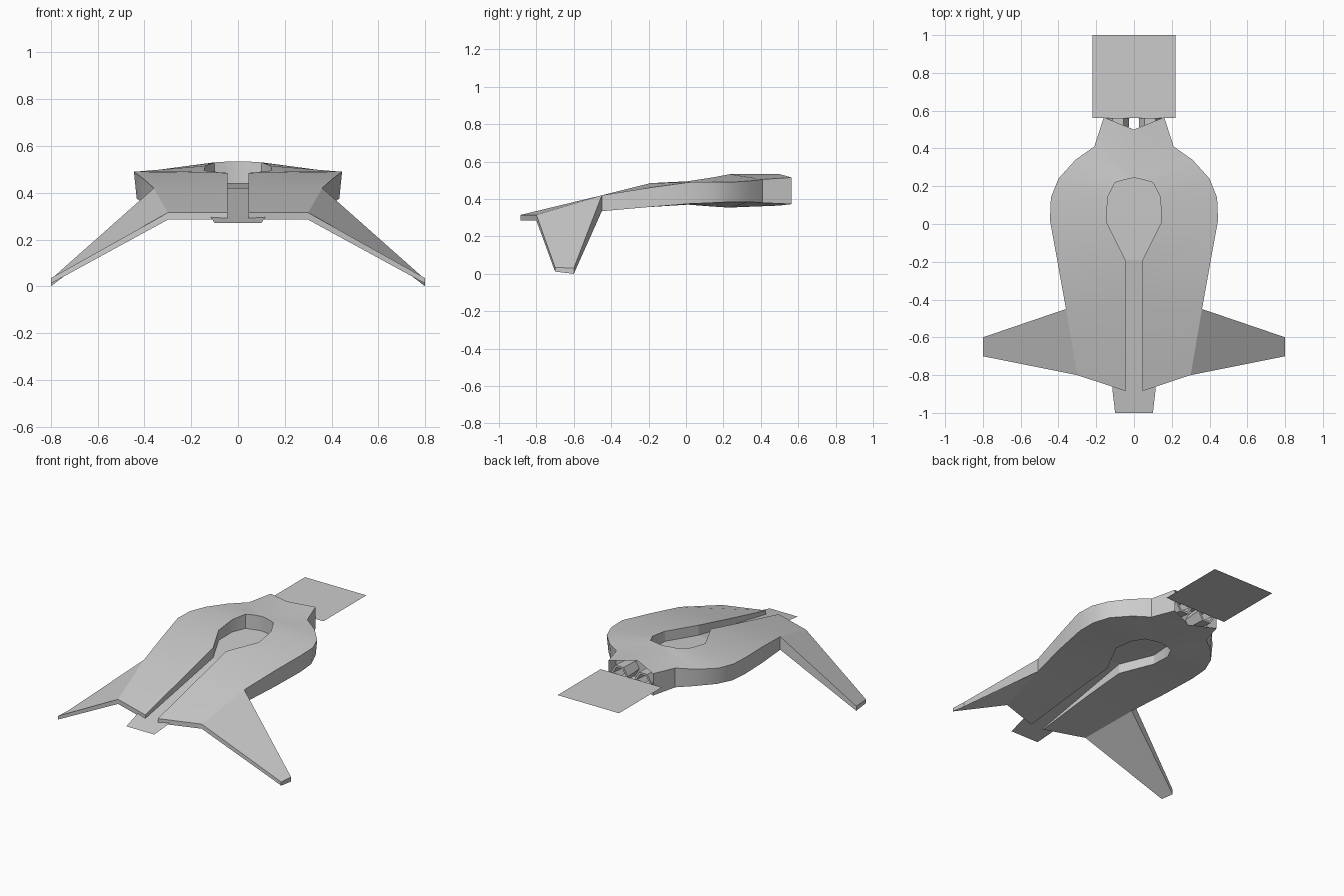
import bpy, math
from mathutils import Matrix

if "Cube" in bpy.data.objects:
    bpy.data.objects.remove(bpy.data.objects["Cube"])


def make(name, verts, faces, mirror=False, smooth=False):
    me = bpy.data.meshes.new(name)
    me.from_pydata(verts, [], faces)
    ob = bpy.data.objects.new(name, me)
    bpy.context.collection.objects.link(ob)
    if mirror:
        ob.modifiers.new("mirror", 'MIRROR')
    if smooth:
        bpy.ops.object.select_all(action='DESELECT')
        ob.select_set(True)
        bpy.context.view_layer.objects.active = ob
        bpy.ops.object.shade_smooth_by_angle(angle=math.radians(25))
    return ob


# Hull half: each point is x, y, top z, bottom z
inner = [(.045, -.885, .315, .285), (.045, -.45, .42, .335), (.045, -.19, .485, .358),
         (.145, .01, .495, .37), (.14, .14, .515, .36), (.10, .22, .53, .355),
         (.05, .234, .533, .355), (0, .245, .533, .355), (0, .5, .533, .365)]
outer = [(.30, -.80, .315, .285), (.36, -.45, .42, .335), (.405, -.2, .46, .357),
         (.445, .02, .49, .375), (.44, .14, .49, .38), (.40, .24, .49, .385),
         (.31, .34, .497, .385), (.21, .41, .505, .38), (.16, .565, .515, .373)]
wing_tip = [(.80, -.60, .03, 0), (.80, -.70, .035, .012)]
pts = inner + outer + wing_tip
n, k = len(inner), len(pts)
top = [(i, n + i, n + i + 1, i + 1) for i in range(n - 1)]
top.append((n, k - 1, k - 2, n + 1))
verts = [(x, y, zt) for x, y, zt, zb in pts]
verts += [(x - (.012 if n + 3 <= i < n + 7 else 0), y, zb) for i, (x, y, zt, zb) in enumerate(pts)]
faces = list(top) + [tuple(v + k for v in reversed(f)) for f in top]
# Side walls along every open edge except the centre seam and the rear opening
edges = [(f[i], f[(i + 1) % 4]) for f in top for i in range(4)]
skip = [{n - 2, n - 1}, {n - 1, 2 * n - 1}]
for a, b in edges:
    if (b, a) not in edges and {a, b} not in skip:
        faces.append((b, a, a + k, b + k))
make("hull", verts, faces, mirror=True, smooth=True)

# Thin sheet closing the slot and ending as the tail tab
rows = [(.10, -1, .27), (.115, -.87, .294), (.09, -.19, .42), (.17, .01, .43), (.17, .27, .44)]
v = [(s * w, y, z) for w, y, z in rows for s in (-1, 1)]
make("slot_floor", v, [(2 * i, 2 * i + 1, 2 * i + 3, 2 * i + 2) for i in range(len(rows) - 1)])

# Flat rear panel
make("rear_panel", [(-.22, .56, .44), (.22, .56, .44), (.22, 1, .44), (-.22, 1, .44)], [(0, 1, 2, 3)])

# Recessed wall at the back of the hull
make("engine_bulkhead", [(-.2, .43, .385), (.2, .43, .385), (.2, .43, .5), (0, .43, .53), (-.2, .43, .5)],
     [(4, 3, 2, 1, 0)])

# Pair of hexagonal nozzles, each a tube with a recessed end
rings = [(.052, .43), (.06, .56), (.045, .56), (.035, .48)]
v = [(.085 + r * math.cos(a * math.pi / 3), y, .443 + r * math.sin(a * math.pi / 3))
     for r, y in rings for a in range(6)]
f = [(6 * j + i, 6 * j + 6 + i, 6 * j + 6 + (i + 1) % 6, 6 * j + (i + 1) % 6)
     for j in range(3) for i in range(6)]
f.append(tuple(range(23, 17, -1)))
make("nozzles", v, f, mirror=True)
